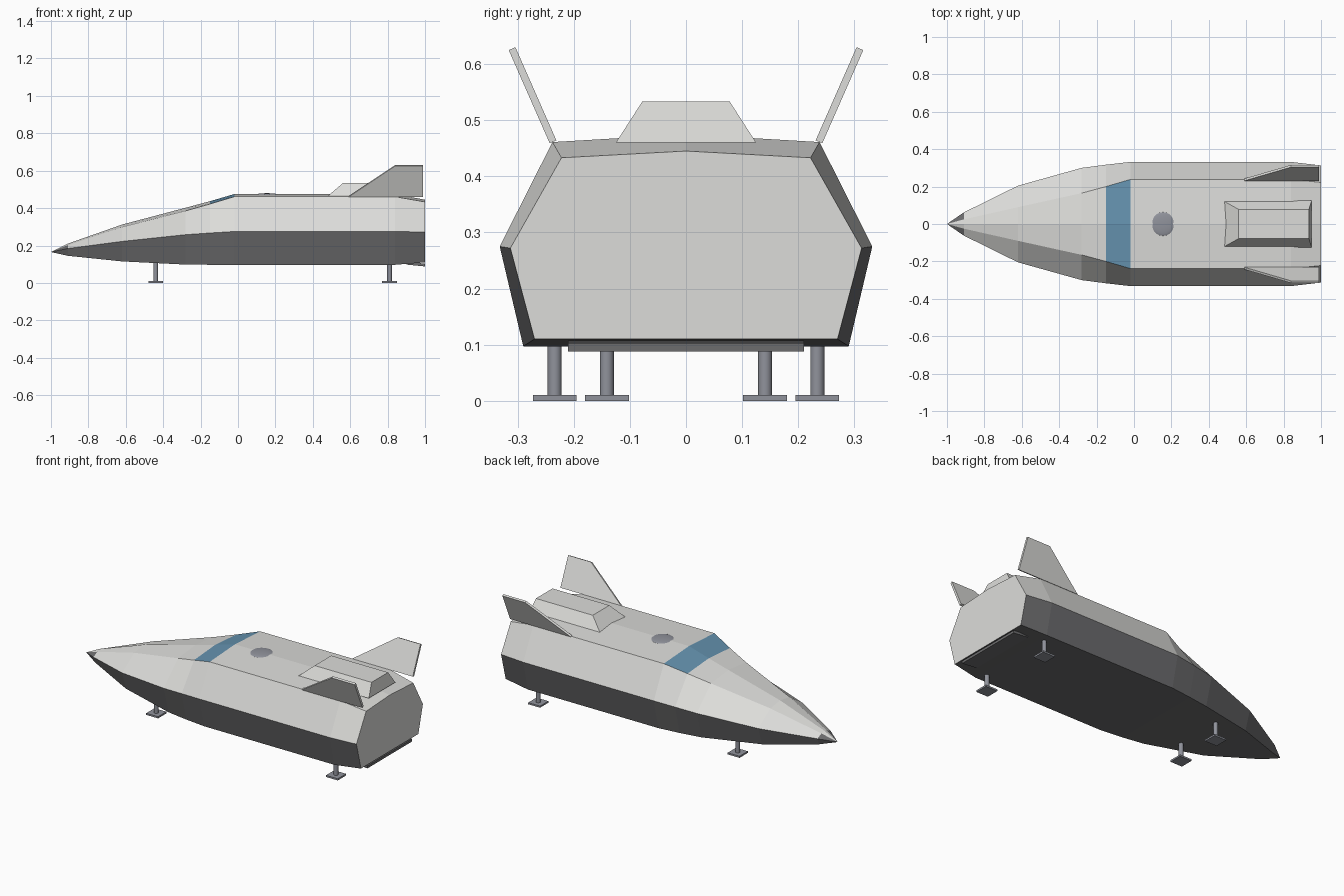
import bpy, bmesh, math
from mathutils import Vector

cube = bpy.data.objects.get("Cube")
if cube:
    bpy.data.objects.remove(cube, do_unlink=True)


def material(name, rgb):
    m = bpy.data.materials.new(name)
    m.use_nodes = True
    m.diffuse_color = (*rgb, 1)
    m.node_tree.nodes["Principled BSDF"].inputs["Base Color"].default_value = (*rgb, 1)
    return m


LIGHT = material("light hull grey", (0.72, 0.72, 0.70))
DARK = material("dark belly grey", (0.15, 0.15, 0.155))
BLUE = material("window blue", (0.13, 0.29, 0.43))
STEEL = material("steel grey", (0.28, 0.29, 0.33))


def finish(name, bm, *mats):
    bmesh.ops.recalc_face_normals(bm, faces=bm.faces)
    mesh = bpy.data.meshes.new(name)
    bm.to_mesh(mesh)
    bm.free()
    for m in mats:
        mesh.materials.append(m)
    ob = bpy.data.objects.new(name, mesh)
    bpy.context.collection.objects.link(ob)
    return ob


def prism(name, outline, offset, mat):
    """Extrude a flat outline along an offset."""
    bm = bmesh.new()
    a = [bm.verts.new(p) for p in outline]
    b = [bm.verts.new(Vector(p) + Vector(offset)) for p in outline]
    bm.faces.new(a)
    bm.faces.new(b)
    for i in range(len(a)):
        j = (i + 1) % len(a)
        bm.faces.new((a[i], a[j], b[j], b[i]))
    return finish(name, bm, mat)


# Hull stations: x, bottom y z, waist y z, shoulder y z, ridge z
stations = [
    (-0.91, 0.045, 0.145, 0.062, 0.184, 0.025, 0.202, 0.210),
    (-0.62, 0.170, 0.115, 0.205, 0.222, 0.090, 0.298, 0.312),
    (-0.28, 0.255, 0.098, 0.300, 0.258, 0.165, 0.385, 0.402),
    (-0.15, 0.275, 0.097, 0.317, 0.267, 0.200, 0.422, 0.437),
    (-0.02, 0.290, 0.097, 0.332, 0.275, 0.238, 0.461, 0.475),
    (0.84, 0.290, 0.097, 0.332, 0.275, 0.238, 0.461, 0.475),
    (1.00, 0.270, 0.110, 0.313, 0.272, 0.222, 0.433, 0.445),
]
bm = bmesh.new()
rings = []
for x, by, bz, wy, wz, sy, sz, rz in stations:
    half = [(by, bz), (wy, wz), (sy, sz)]
    loop = half + [(0, rz)] + [(-y, z) for y, z in reversed(half)]
    rings.append([bm.verts.new((x, y, z)) for y, z in loop])
tip = bm.verts.new((-1, 0, 0.165))
n = len(rings[0])
# Segments around the ring: 0, 5 and 6 with the belly; 1 and 4 flanks; 2 and 3 roof
for i in range(n):
    j = (i + 1) % n
    nose = bm.faces.new((tip, rings[0][i], rings[0][j]))
    nose.material_index = 0 if i in (2, 3) else 1
    for k in range(len(rings) - 1):
        a, b = rings[k], rings[k + 1]
        f = bm.faces.new((a[i], a[j], b[j], b[i]))
        if i in (0, 5, 6):
            f.material_index = 1
        elif k == 3 and i in (2, 3):
            f.material_index = 2
bm.faces.new(rings[-1])
finish("hull", bm, LIGHT, DARK, BLUE)

# Raised engine housing on the roof
bm = bmesh.new()
base = [bm.verts.new(p) for p in
        [(0.475, -0.125, 0.46), (0.95, -0.125, 0.46), (0.95, 0.125, 0.46), (0.475, 0.125, 0.46)]]
top = [bm.verts.new(p) for p in
       [(0.56, -0.078, 0.533), (0.935, -0.078, 0.533), (0.935, 0.078, 0.533), (0.56, 0.078, 0.533)]]
bm.faces.new(base)
bm.faces.new(top)
for i in range(4):
    j = (i + 1) % 4
    bm.faces.new((base[i], base[j], top[j], top[i]))
finish("roof_housing", bm, LIGHT)

# Shallow roof dome
bpy.ops.mesh.primitive_uv_sphere_add(segments=32, ring_count=16, radius=0.064,
                                     location=(0.155, 0, 0.47))
dome = bpy.context.object
dome.name = "roof_dome"
dome.scale.z = 0.15
dome.data.materials.append(STEEL)
bpy.ops.object.shade_smooth()

for side, s in (("left", 1), ("right", -1)):
    # Canted tail fins
    fin = [(0.59, s * 0.231, 0.464), (0.99, s * 0.231, 0.464),
           (0.99, s * 0.304, 0.630), (0.84, s * 0.304, 0.630)]
    prism(side + "_tail_fin", fin, (0, s * 0.012, -0.005), LIGHT)

    # Landing legs with square pads
    for end, x, y in (("nose", -0.44, 0.141), ("tail", 0.81, 0.234)):
        bpy.ops.mesh.primitive_cylinder_add(vertices=24, radius=0.0125, depth=0.12,
                                            location=(x, s * y, 0.066))
        leg = bpy.context.object
        leg.name = f"{side}_{end}_leg"
        leg.data.materials.append(STEEL)
        bpy.ops.object.shade_smooth_by_angle(angle=math.radians(40))
        h = 0.039
        pad = [(x + dx * h, s * y + dy * h, 0)
               for dx, dy in ((-1, -1), (1, -1), (1, 1), (-1, 1))]
        prism(f"{side}_{end}_foot_pad", pad, (0, 0, 0.01), STEEL)

# Tilted loading ramp under the tail
ramp = [(0.90, -0.21, 0.098), (1.0, -0.21, 0.088), (1.0, -0.21, 0.103), (0.90, -0.21, 0.113)]
prism("tail_ramp", ramp, (0, 0.42, 0), DARK)
